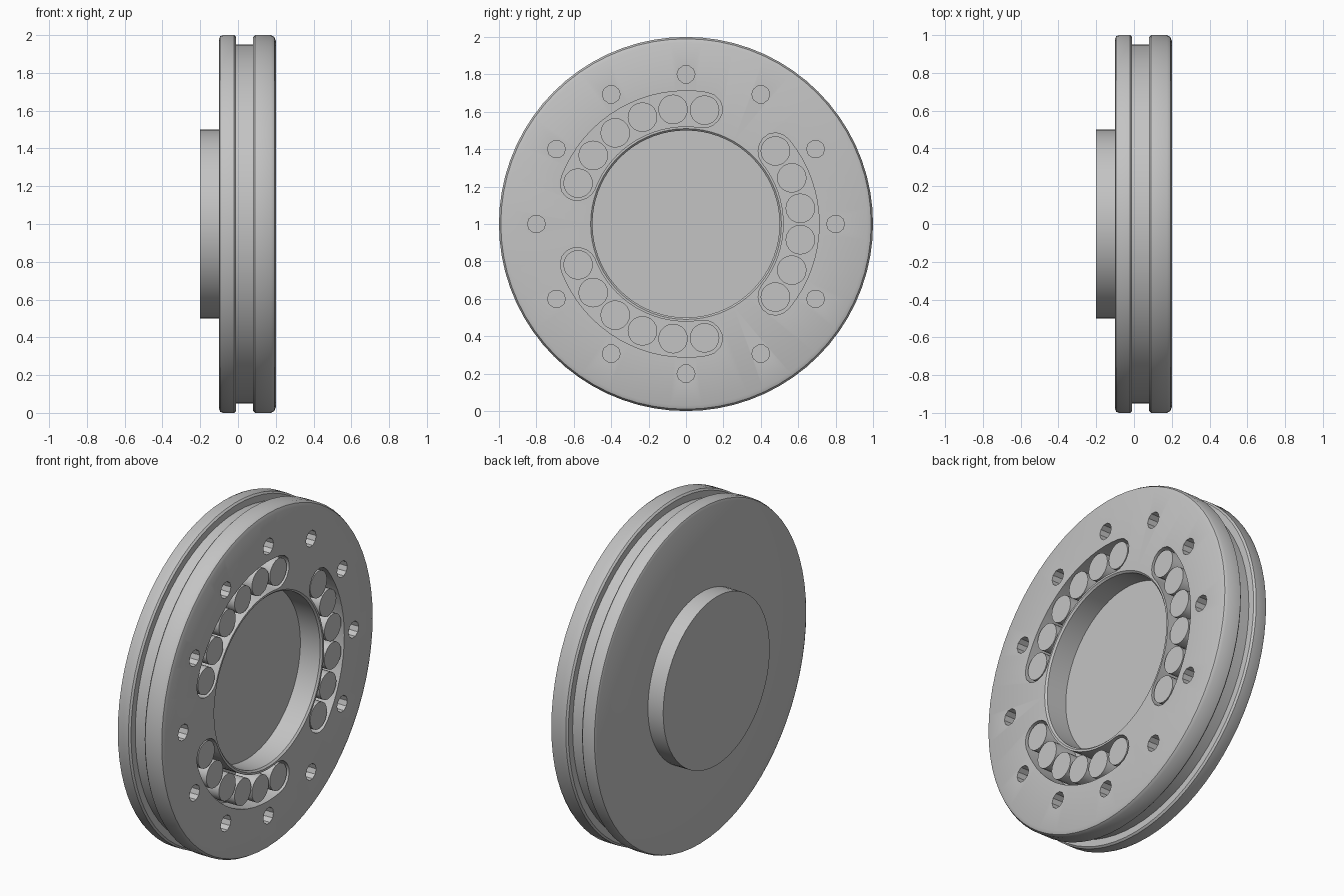
import bpy, bmesh
from math import cos, sin, pi, radians
from mathutils import Matrix, Vector

if "Cube" in bpy.data.objects:
    bpy.data.objects.remove(bpy.data.objects["Cube"])

grey = bpy.data.materials.new("plain grey metal")
grey.use_nodes = True
colour = (0.55, 0.55, 0.55, 1)
grey.diffuse_color = colour
grey.node_tree.nodes["Principled BSDF"].inputs["Base Color"].default_value = colour

FACE_X = 0.2       # front face of the disc
FLOOR_X = 0.06     # bottom of recess, slots and holes
ROLLER_R = 0.617   # pitch radius of the rollers
CENTRE = Vector((0, 0, 1))


def finish(bm, name):
    bmesh.ops.recalc_face_normals(bm, faces=bm.faces)
    mesh = bpy.data.meshes.new(name)
    bm.to_mesh(mesh)
    bm.free()
    obj = bpy.data.objects.new(name, mesh)
    bpy.context.collection.objects.link(obj)
    mesh.materials.append(grey)
    return obj


def polar(x, r, angle):
    return Vector((x, r * cos(angle), r * sin(angle))) + CENTRE


def add_prism(bm, outline, x0, x1):
    """Extrude an outline of (radius, angle) points along the axis."""
    face = bm.faces.new([bm.verts.new(polar(x0, r, a)) for r, a in outline])
    moved = bmesh.ops.extrude_face_region(bm, geom=[face], use_keep_orig=True)
    verts = [v for v in moved["geom"] if isinstance(v, bmesh.types.BMVert)]
    bmesh.ops.translate(bm, verts=verts, vec=(x1 - x0, 0, 0))


def add_cylinder(bm, x0, x1, r, angle, radius, sides):
    place = Matrix.Translation(polar((x0 + x1) / 2, r, angle)) @ Matrix.Rotation(pi / 2, 4, 'Y')
    bmesh.ops.create_cone(bm, cap_ends=True, segments=sides, radius1=radius,
                          radius2=radius, depth=x1 - x0, matrix=place)


def smooth(obj):
    bpy.ops.object.select_all(action='DESELECT')
    obj.select_set(True)
    bpy.context.view_layer.objects.active = obj
    bpy.ops.object.shade_smooth_by_angle(angle=radians(35))


# Disc body: turned profile with boss, two flanges, groove and recess
profile = [(-0.2, 0), (-0.2, 0.5), (-0.1, 0.5), (-0.1, 0.98), (-0.094, 0.994),
           (-0.08, 1), (-0.02, 1), (-0.01, 0.99), (-0.01, 0.95), (0.08, 0.95),
           (0.08, 0.99), (0.09, 1), (0.175, 1), (0.192, 0.99), (FACE_X, 0.97),
           (FACE_X, 0.51), (0.19, 0.5), (FLOOR_X, 0.5), (FLOOR_X, 0)]
bm = bmesh.new()
verts = [bm.verts.new(polar(x, r, 0)) for x, r in profile]
edges = [bm.edges.new(pair) for pair in zip(verts, verts[1:])]
bmesh.ops.spin(bm, geom=verts + edges, cent=CENTRE, axis=(1, 0, 0),
               angle=2 * pi, steps=72, use_merge=True)
bmesh.ops.remove_doubles(bm, verts=bm.verts, dist=0.0001)
disc = finish(bm, "disc_body")

# Cutter: three curved slots and a ring of twelve bolt holes
half_span = radians(39.2)
slot_half = 0.095
bm = bmesh.new()
for k in range(3):
    mid = k * 2 * pi / 3
    outline = []
    for i in range(17):
        outline.append((ROLLER_R + slot_half, mid - half_span + half_span * i / 8))
    for i in range(1, 8):
        t = pi * i / 8
        outline.append((ROLLER_R + slot_half * cos(t), mid + half_span + slot_half * sin(t) / ROLLER_R))
    for i in range(17):
        outline.append((ROLLER_R - slot_half, mid + half_span - half_span * i / 8))
    for i in range(1, 8):
        t = pi * i / 8
        outline.append((ROLLER_R - slot_half * cos(t), mid - half_span - slot_half * sin(t) / ROLLER_R))
    add_prism(bm, outline, FLOOR_X, FACE_X + 0.1)
for k in range(12):
    add_cylinder(bm, FLOOR_X, FACE_X + 0.1, 0.8, k * pi / 6, 0.048, 10)
cutter = finish(bm, "slot_and_hole_cutter")
cutter.hide_render = True

mod = disc.modifiers.new("pockets", 'BOOLEAN')
mod.operation = 'DIFFERENCE'
mod.solver = 'EXACT'
mod.object = cutter
bpy.context.view_layer.objects.active = disc
bpy.ops.object.modifier_apply(modifier=mod.name)
bpy.data.objects.remove(cutter)
smooth(disc)

# Rollers: six in each slot
for k in range(3):
    bm = bmesh.new()
    for i in range(6):
        angle = k * 2 * pi / 3 + radians(15.7) * (i - 2.5)
        add_cylinder(bm, FLOOR_X, FACE_X - 0.005, ROLLER_R, angle, 0.079, 20)
    smooth(finish(bm, f"roller_set_{k + 1}"))
